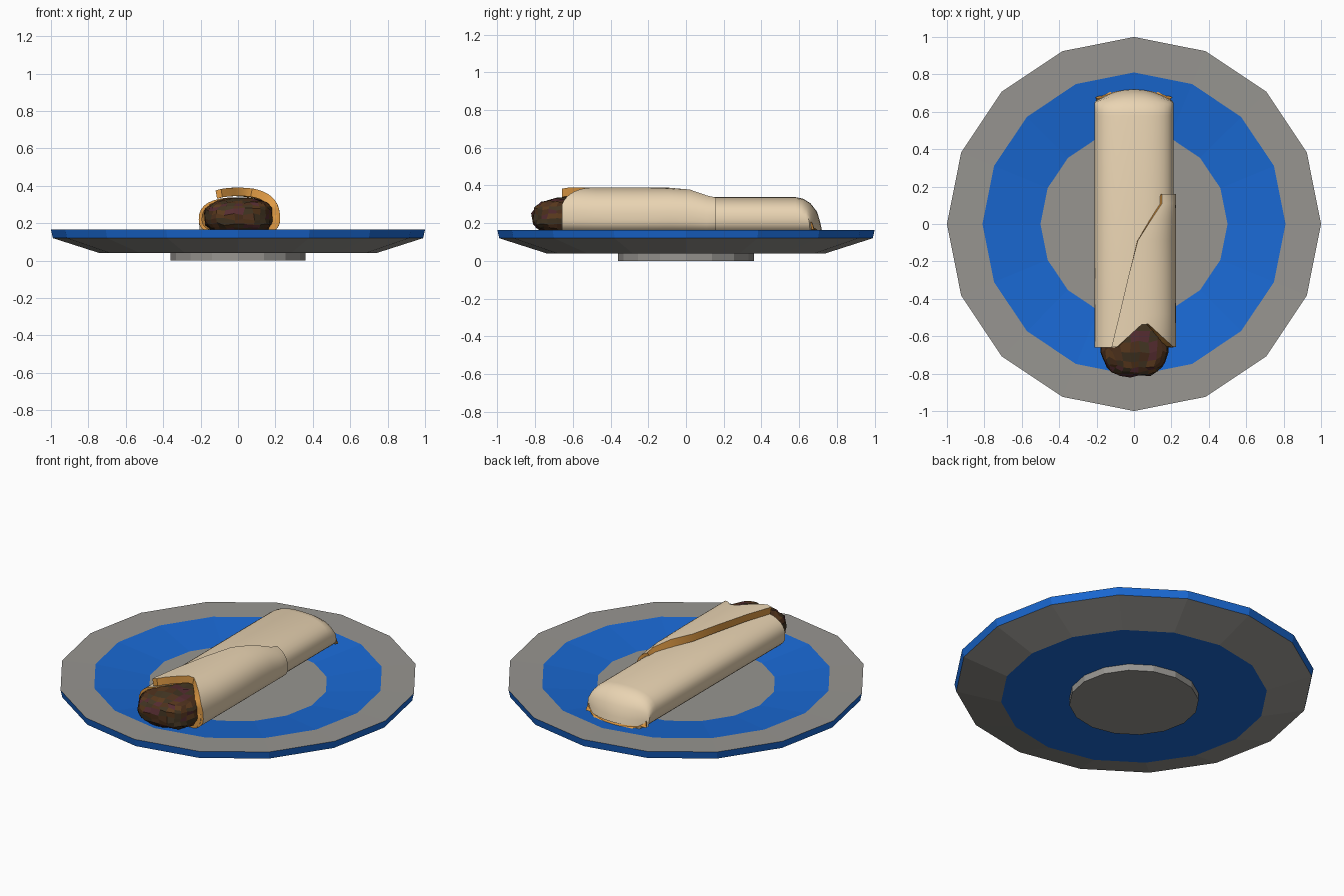
import bpy, bmesh, math, random
from mathutils import Vector

if "Cube" in bpy.data.objects:
    bpy.data.objects.remove(bpy.data.objects["Cube"])

random.seed(4)


def material(name, rgb):
    m = bpy.data.materials.new(name)
    m.diffuse_color = (*rgb, 1)
    m.use_nodes = True
    m.node_tree.nodes["Principled BSDF"].inputs["Base Color"].default_value = m.diffuse_color
    return m


BLUE = material("blue_glaze", (0.01, 0.14, 0.65))
GREY = material("grey_glaze", (0.31, 0.30, 0.28))
CREAM = material("tortilla_outside", (0.82, 0.66, 0.45))
ORANGE = material("tortilla_inside", (0.75, 0.33, 0.06))
BROWNS = [material("filling_%d" % i, c) for i, c in enumerate(
    [(0.075, 0.03, 0.012), (0.055, 0.035, 0.016), (0.09, 0.025, 0.03), (0.10, 0.04, 0.012)])]


def finish(bm, name, mats):
    me = bpy.data.meshes.new(name)
    bm.to_mesh(me)
    bm.free()
    for m in mats:
        me.materials.append(m)
    ob = bpy.data.objects.new(name, me)
    bpy.context.collection.objects.link(ob)
    return ob


def loft(name, rings, mats, closed=True, cap_start=False, cap_end=False, bands=None):
    """Skin a list of point rings; bands gives a material index per strip."""
    bm = bmesh.new()
    vr = [[bm.verts.new(p) for p in r] for r in rings]
    n = len(rings[0])
    for k in range(len(vr) - 1):
        a, b = vr[k], vr[k + 1]
        for i in range(n if closed else n - 1):
            j = (i + 1) % n
            f = bm.faces.new((a[i], b[i], b[j], a[j]))
            f.material_index = bands[k] if bands else 0
    if cap_start:
        bm.faces.new(vr[0]).material_index = bands[0] if bands else 0
    if cap_end:
        bm.faces.new(vr[-1]).material_index = bands[-1] if bands else 0
    if cap_start and cap_end:
        bmesh.ops.recalc_face_normals(bm, faces=bm.faces)
    return finish(bm, name, mats)


def thicken_and_smooth(ob, thickness):
    bpy.ops.object.select_all(action='DESELECT')
    ob.select_set(True)
    bpy.context.view_layer.objects.active = ob
    s = ob.modifiers.new("thickness", 'SOLIDIFY')
    s.thickness, s.offset = thickness, -1
    s.material_offset = s.material_offset_rim = 1
    bpy.ops.object.modifier_apply(modifier=s.name)
    bpy.ops.object.shade_smooth_by_angle(angle=math.radians(40))


# Plate: 16-sided revolved profile (radius, height) with coloured bands
profile = [(0.36, 0), (0.36, 0.04), (0.74, 0.04), (0.99, 0.12), (1.0, 0.165),
           (0.81, 0.162), (0.5, 0.125)]
plate_rings = [[(r * math.cos(i * math.pi / 8), r * math.sin(i * math.pi / 8), z)
                for i in range(16)] for r, z in profile]
plate = loft("plate", plate_rings, [BLUE, GREY], cap_start=True, cap_end=True,
             bands=[1, 0, 1, 0, 1, 0])
plate.data.polygons[-1].material_index = 1
plate.data.polygons[-2].material_index = 1

ZC = 0.22


def section(t, a, top, bottom=0.095, e=2.5):
    """Rounded-box cross-section point at angle t."""
    c, s = math.cos(t), math.sin(t)
    x = a * math.copysign(abs(c) ** (2 / e), c)
    z = ZC + (top if s > 0 else bottom) * math.copysign(abs(s) ** (2 / e), s)
    return x, z


def notch(x, z, depth):
    """Dip of the front edge on the upper side."""
    return depth * max(0, 1 - abs(x - 0.06) / 0.15) if z > ZC else 0


# Tortilla roll: (y, width, top height, end bulge, notch depth)
stations = [(-0.66, 0.21, 0.118, 0, 0.19), (-0.42, 0.21, 0.118, 0, 0),
            (0.58, 0.21, 0.118, 0, 0), (0.62, 0.21, 0.110, 0.01, 0),
            (0.66, 0.21, 0.085, 0.025, 0), (0.695, 0.21, 0.04, 0.045, 0),
            (0.713, 0.208, -0.02, 0.06, 0), (0.72, 0.205, -0.055, 0.066, 0)]
rolls = []
for y, a, top, bulge, depth in stations:
    ring = []
    for i in range(32):
        x, z = section(i * math.pi / 16, a, max(top, 0.001))
        z = min(z, ZC + top)
        ring.append((x, y + notch(x, z, depth) - bulge * (x / 0.21) ** 2, z))
    rolls.append(ring)
roll = loft("tortilla_roll", rolls, [CREAM, ORANGE], cap_end=True)
thicken_and_smooth(roll, 0.018)

# Overlapping flap: (y, seam x, top height, notch depth)
flap_stations = [(-0.657, -0.12, 0.17, 0.137), (-0.48, -0.077, 0.17, 0),
                 (-0.28, -0.03, 0.17, 0), (-0.09, 0.02, 0.168, 0),
                 (0.02, 0.09, 0.165, 0), (0.11, 0.15, 0.152, 0), (0.16, 0.15, 0.138, 0)]
strips = []
for y, seam, top, depth in flap_stations:
    u = seam / 0.225
    end = math.acos(math.copysign(abs(u) ** 1.25, u))
    start = -0.9
    strip = []
    for i in range(21):
        x, z = section(start + (end - start) * i / 20, 0.225, top)
        strip.append((x, y + notch(x, z, depth), z))
    strips.append(strip)
flap = loft("tortilla_flap", strips, [CREAM, ORANGE], closed=False)
thicken_and_smooth(flap, 0.045)

# Filling: chunky flat-faced lump with mixed browns
bm = bmesh.new()
bmesh.ops.create_cube(bm, size=2)
bmesh.ops.subdivide_edges(bm, edges=bm.edges, cuts=6, use_grid_fill=True)
for v in bm.verts:
    d = v.co / sum(abs(c) ** 2.8 for c in v.co) ** (1 / 2.8)
    j = Vector([random.uniform(-0.007, 0.007) for _ in range(3)])
    v.co = Vector((0.005 + 0.186 * d.x, -0.6 + 0.215 * d.y, 0.234 + 0.098 * d.z)) + j
for f in bm.faces:
    f.material_index = random.choice((0, 0, 1, 1, 2, 3))
finish(bm, "filling", BROWNS)
